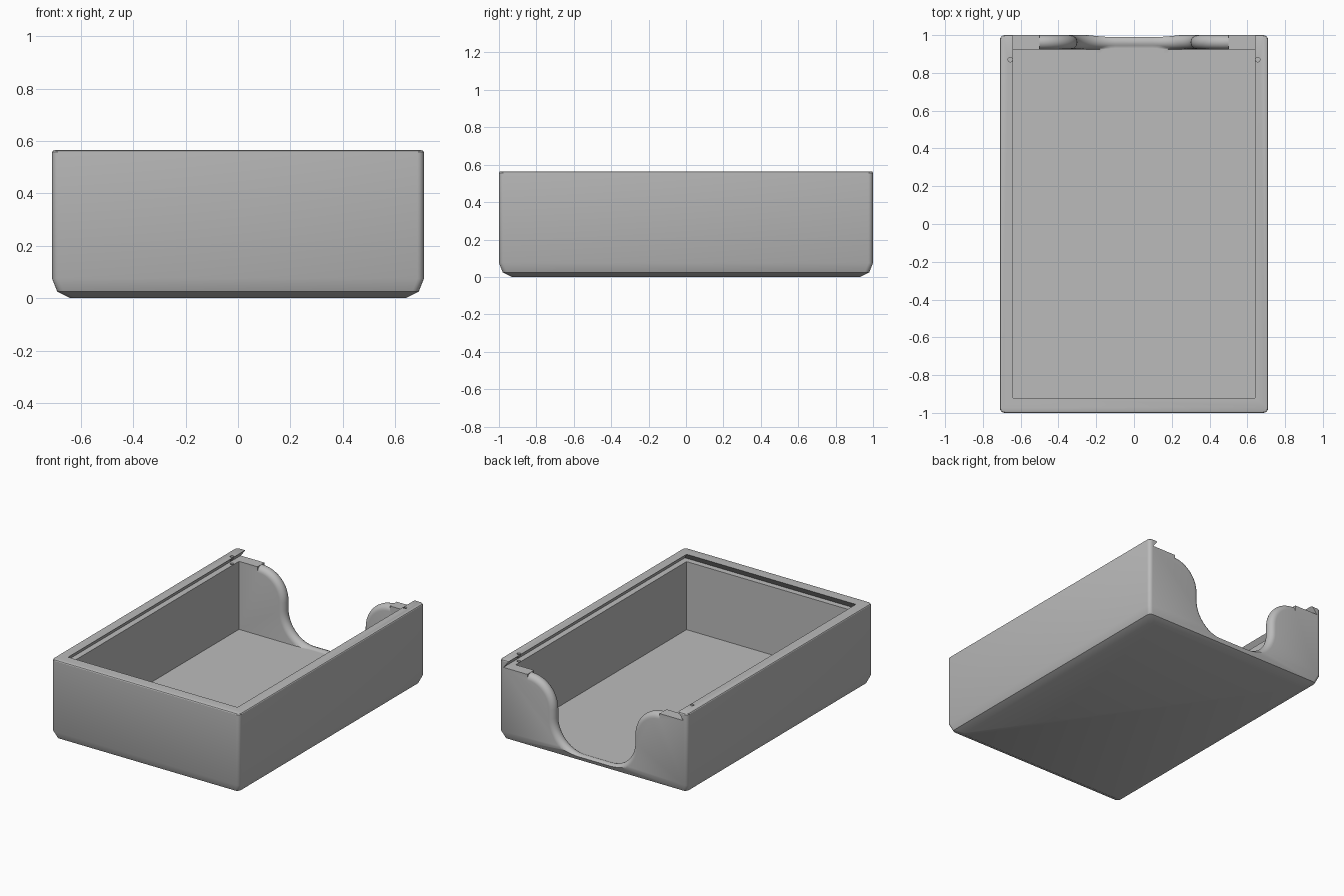
import bpy, bmesh, math

if "Cube" in bpy.data.objects:
    bpy.data.objects.remove(bpy.data.objects["Cube"])

HX, HY, H = 0.71, 1.0, 0.565       # outer half sizes and height
FLOOR, LEDGE = 0.05, 0.515         # inner floor and lid groove levels

grey = bpy.data.materials.new("plain grey")
grey.diffuse_color = (0.5, 0.5, 0.5, 1)
grey.use_nodes = True
grey.node_tree.nodes["Principled BSDF"].inputs["Base Color"].default_value = grey.diffuse_color


def loft(name, rings):
    """Closed solid through a list of rings with equal point counts."""
    bm = bmesh.new()
    loops = [[bm.verts.new(p) for p in ring] for ring in rings]
    n = len(loops[0])
    for a, b in zip(loops, loops[1:]):
        for i in range(n):
            j = (i + 1) % n
            bm.faces.new((a[i], a[j], b[j], b[i]))
    bm.faces.new(loops[0][::-1])
    bm.faces.new(loops[-1])
    bmesh.ops.recalc_face_normals(bm, faces=bm.faces)
    mesh = bpy.data.meshes.new(name)
    bm.to_mesh(mesh)
    bm.free()
    ob = bpy.data.objects.new(name, mesh)
    bpy.context.collection.objects.link(ob)
    return ob


def rect(x, y0, y1, z):
    return [(-x, y0, z), (x, y0, z), (x, y1, z), (-x, y1, z)]


def rounded_rect(x, y, z, r=0.025, seg=4):
    pts = []
    for k, (sx, sy) in enumerate([(1, 1), (-1, 1), (-1, -1), (1, -1)]):
        for i in range(seg + 1):
            a = math.pi / 2 * (k + i / seg)
            pts.append((sx * (x - r) + r * math.cos(a), sy * (y - r) + r * math.sin(a), z))
    return pts


# Outer shell with a chamfered base and a softened top rim
shell = [(0.07, 0), (0.02, 0.025), (0, 0.075), (0, 0.557), (0.003, 0.562), (0.01, H)]
box = loft("open_box", [rounded_rect(HX - d, HY - d, z) for d, z in shell])
box.data.materials.append(grey)

# Inner cavity
cavity = loft("cavity_cutter", [rect(0.64, -0.92, 0.925, FLOOR), rect(0.64, -0.92, 0.925, 0.53)])

# Dovetail groove for a sliding lid, open at the back
groove = loft("groove_cutter", [rect(0.68, -0.96, 1.1, LEDGE), rect(0.632, -0.912, 1.1, 0.575)])


# Finger scoop in the back wall, with a rounded edge
def scoop_ring(y, d, seg=14):
    half = [(0.5, 0.65)]
    for i in range(seg + 1):
        a = math.pi / 2 * (1 + i / seg)
        half.append((0.5 + (0.2 - d) * math.cos(a), 0.314 + (0.2 - d) * math.sin(a)))
    for i in range(seg + 1):
        a = -math.pi / 2 * i / seg
        half.append((0.1 + (0.2 + d) * math.cos(a), 0.258 + (0.2 + d) * math.sin(a)))
    half = [(x, max(z, FLOOR)) for x, z in half]
    return [(x, y, z) for x, z in half] + [(-x, y, z) for x, z in reversed(half)]


R, N = 0.0375, 12
rings = [scoop_ring(0.9, R)]
for i in range(N + 1):
    t = math.pi * i / N
    rings.append(scoop_ring(0.9625 - R * math.cos(t), R * (1 - math.sin(t))))
rings.append(scoop_ring(1.05, R))
scoop = loft("scoop_cutter", rings)
bm = bmesh.new()
bm.from_mesh(scoop.data)
bmesh.ops.triangulate(bm, faces=bm.faces)
bm.to_mesh(scoop.data)
bm.free()

# Small lid catch holes near the back of the side rims
cutters = [cavity, groove, scoop]
for side in (-1, 1):
    ring = [(side * 0.655 + 0.012 * math.cos(k * math.pi / 8),
             0.87 + 0.012 * math.sin(k * math.pi / 8)) for k in range(16)]
    cutters.append(loft("catch_hole_cutter", [[(x, y, z) for x, y in ring] for z in (0.5, 0.6)]))

# Apply the cuts
bpy.context.view_layer.objects.active = box
box.select_set(True)
for cutter in cutters:
    mod = box.modifiers.new("cut", 'BOOLEAN')
    mod.operation = 'DIFFERENCE'
    mod.solver = 'EXACT'
    mod.object = cutter
    bpy.ops.object.modifier_apply(modifier=mod.name)
    bpy.data.objects.remove(cutter)

bpy.ops.object.shade_smooth_by_angle(angle=math.radians(30))
